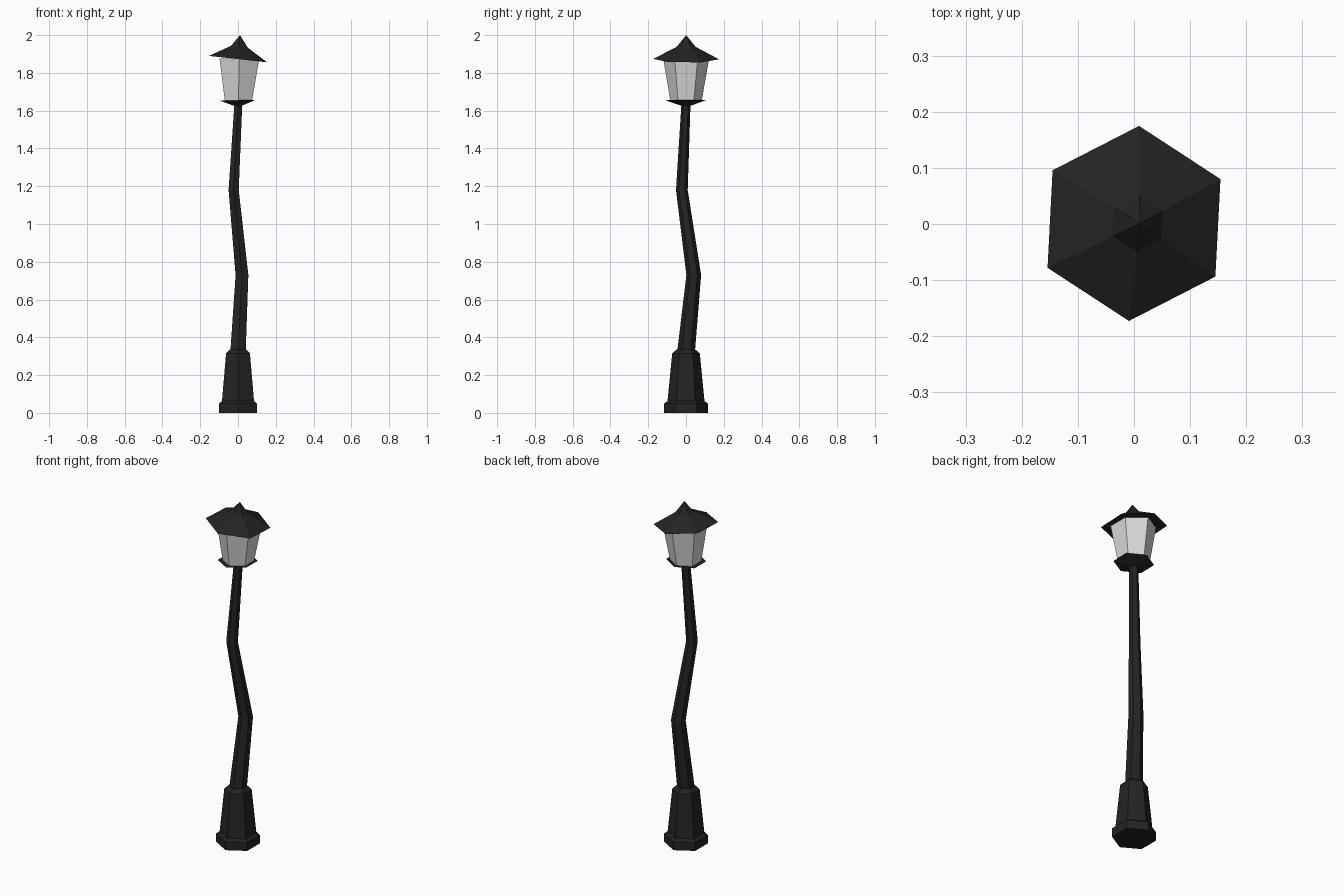
import bpy
import bmesh
from math import cos, sin, radians
from mathutils import Matrix, Vector

cube = bpy.data.objects.get("Cube")
if cube:
    bpy.data.objects.remove(cube, do_unlink=True)


def material(name, rgb, roughness):
    mat = bpy.data.materials.new(name)
    mat.use_nodes = True
    color = (*rgb, 1.0)
    mat.diffuse_color = color
    shader = mat.node_tree.nodes["Principled BSDF"]
    shader.inputs["Base Color"].default_value = color
    shader.inputs["Roughness"].default_value = roughness
    return mat


iron = material("black iron", (0.017, 0.017, 0.017), 0.6)
pane = material("pale glass", (0.72, 0.72, 0.72), 0.5)


def hex_loft(name, rings, mat, turn=0.0, tilt=0.0, pivot=(0, 0, 0)):
    """Six-sided loft through (x, y, z, radius) rings; radius 0 makes a tip."""
    bm = bmesh.new()
    loops = []
    for x, y, z, r in rings:
        if r == 0:
            loops.append([bm.verts.new((x, y, z))] * 6)
            continue
        angles = [radians(90 + turn + 60 * i) for i in range(6)]
        loops.append([bm.verts.new((x + r * cos(a), y + r * sin(a), z)) for a in angles])
    for low, high in zip(loops, loops[1:]):
        for i in range(6):
            j = (i + 1) % 6
            corners = dict.fromkeys((low[i], low[j], high[j], high[i]))
            bm.faces.new(list(corners))
    for (x, y, z, r), loop in zip((rings[0], rings[-1]), (loops[0], loops[-1])):
        if r > 0:
            bm.faces.new(loop)
    bmesh.ops.recalc_face_normals(bm, faces=bm.faces)
    p = Vector(pivot)
    lean = Matrix.Translation(p) @ Matrix.Rotation(radians(tilt), 4, 'Y') @ Matrix.Translation(-p)
    bmesh.ops.transform(bm, matrix=lean, verts=bm.verts)
    mesh = bpy.data.meshes.new(name)
    bm.to_mesh(mesh)
    bm.free()
    mesh.materials.append(mat)
    obj = bpy.data.objects.new(name, mesh)
    bpy.context.collection.objects.link(obj)
    return obj


# Stepped pedestal
hex_loft("base", [(0, 0, 0, 0.116), (0, 0, 0.05, 0.116), (0, 0, 0.062, 0.098),
                  (0, 0, 0.315, 0.073), (0, 0, 0.335, 0.05)], iron)

# Crooked tapering post
hex_loft("post", [(0, 0, 0.32, 0.047), (0.021, 0.041, 0.73, 0.039),
                  (-0.023, -0.022, 1.18, 0.031), (0.002, 0, 1.64, 0.024)], iron)

# Shallow cup under the lantern
hex_loft("lantern_cup", [(0, 0, 1.628, 0.03), (0, -0.002, 1.655, 0.107)],
         iron, turn=-1, tilt=-1.5, pivot=(0, 0, 1.65))

# Flared glass lantern
hex_loft("lantern_glass", [(0.002, 0, 1.652, 0.083), (0.001, 0.001, 1.874, 0.121)],
         pane, tilt=1.5, pivot=(0, 0, 1.65))

# Leaning roof and its pointed finial
roof_pivot = (0, 0, 1.873)
hex_loft("roof", [(0, 0.001, 1.873, 0.174), (0, 0.001, 1.965, 0)],
         iron, turn=-3, tilt=6.3, pivot=roof_pivot)
hex_loft("finial", [(0, 0.001, 1.935, 0.053), (-0.003, 0.001, 2.0, 0)],
         iron, turn=-3, tilt=6.3, pivot=roof_pivot)
